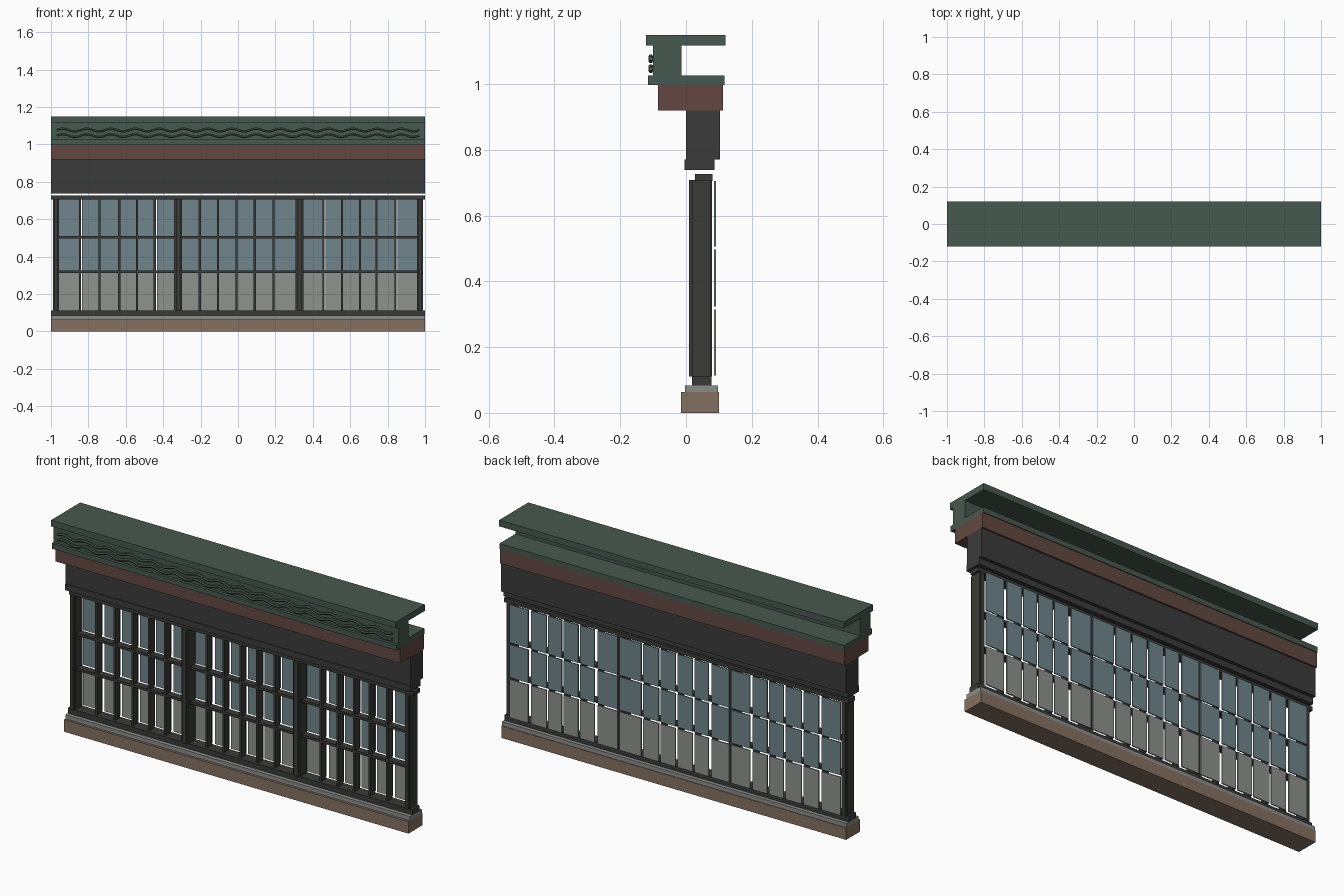
import bpy
import bmesh
import math

cube = bpy.data.objects.get("Cube")
if cube:
    bpy.data.objects.remove(cube, do_unlink=True)


def material(name, r, g, b):
    m = bpy.data.materials.new(name)
    m.use_nodes = True
    m.diffuse_color = (r, g, b, 1)
    m.node_tree.nodes["Principled BSDF"].inputs["Base Color"].default_value = (r, g, b, 1)
    return m


GREEN = material("painted green", 0.062, 0.098, 0.077)
RED = material("red brown", 0.125, 0.064, 0.053)
CHARCOAL = material("charcoal", 0.044, 0.044, 0.044)
FRAME = material("dark frame", 0.042, 0.042, 0.038)
STONE = material("grey stone", 0.26, 0.27, 0.26)
BASE = material("tan stone", 0.235, 0.165, 0.12)
BLUE = material("blue glass", 0.162, 0.238, 0.262)
FROST = material("frosted glass", 0.275, 0.287, 0.27)


def boxes(name, mat, spans):
    """One object made of boxes, each given as x, y and z ranges."""
    bm = bmesh.new()
    for span in spans:
        cube = bmesh.ops.create_cube(bm, size=1)
        for v in cube["verts"]:
            for axis, (low, high) in enumerate(span):
                v.co[axis] = (low + high) / 2 + v.co[axis] * (high - low)
    mesh = bpy.data.meshes.new(name)
    bm.to_mesh(mesh)
    bm.free()
    mesh.materials.append(mat)
    obj = bpy.data.objects.new(name, mesh)
    bpy.context.collection.objects.link(obj)
    return obj


def around(c, width):
    return (c - width / 2, c + width / 2)


# Full-width horizontal courses, bottom to top
FULL = (-1, 1)
for name, mat, y, z in [
    ("base_plinth", BASE, (-0.015, 0.101), (0, 0.063)),
    ("stone_sill", STONE, (-0.003, 0.098), (0.063, 0.084)),
    ("bottom_rail", FRAME, (0.018, 0.078), (0.084, 0.112)),
    ("top_rail", FRAME, (0.027, 0.08), (0.705, 0.727)),
    ("fascia_lip", CHARCOAL, (-0.004, 0.086), (0.738, 0.77)),
    ("fascia", CHARCOAL, (0, 0.104), (0.77, 0.92)),
    ("red_beam", RED, (-0.085, 0.113), (0.92, 0.998)),
    ("lower_cornice", GREEN, (-0.115, 0.117), (0.998, 1.026)),
    ("frieze", GREEN, (-0.1, -0.014), (1.026, 1.117)),
    ("top_cornice", GREEN, (-0.121, 0.12), (1.117, 1.15)),
]:
    boxes(name, mat, [(FULL, y, z)])

# Posts, each a wide core with a narrower facing
posts = [(-0.972, 0.032), (-0.32, 0.042), (0.328, 0.042), (0.972, 0.032)]
boxes("posts", FRAME, [(around(x, w), (0.018, 0.075), (0.11, 0.708)) for x, w in posts])
boxes("post_facings", FRAME,
      [(around(x, w * 0.6), (0.009, 0.079), (0.11, 0.708)) for x, w in posts])

# Window bars
bars = [-0.845, -0.74, -0.635, -0.54, -0.445, -0.205, -0.107, -0.008, 0.089,
        0.19, 0.457, 0.556, 0.652, 0.741, 0.842]
boxes("vertical_bars", FRAME, [(around(x, 0.012), (0.032, 0.07), (0.11, 0.708)) for x in bars])
boxes("horizontal_bars", FRAME,
      [((-0.97, 0.97), (0.032, 0.07), around(z, 0.013)) for z in (0.32, 0.503)])

# Glass panes behind the bars, with a slightly wider slot at some bars
wide = {-0.845, -0.445, -0.205, 0.457, 0.842}
edges = sorted([-0.966, 0.966, -0.32, 0.328] + bars)
columns = []
for a, b in zip(edges, edges[1:]):
    left = a + (0.011 if a in wide else 0.006)
    right = b - (0.006 if b in wide else 0.005)
    columns.append((left, right))
GLASS_Y = (0.085, 0.091)
for name, mat, z in [("lower_panes", FROST, (0.113, 0.314)),
                     ("middle_panes", BLUE, (0.324, 0.497)),
                     ("upper_panes", BLUE, (0.506, 0.706))]:
    boxes(name, mat, [(c, GLASS_Y, z) for c in columns])

# Two wavy mouldings on the frieze
for name, z in (("lower_wave", 1.047), ("upper_wave", 1.077)):
    curve = bpy.data.curves.new(name, "CURVE")
    curve.dimensions = "3D"
    curve.bevel_depth = 0.007
    curve.bevel_resolution = 1
    curve.use_fill_caps = True
    spline = curve.splines.new("POLY")
    count = 181
    spline.points.add(count - 1)
    for i, p in enumerate(spline.points):
        t = i / (count - 1)
        p.co = (-0.97 + 1.94 * t, -0.107, z + 0.007 * math.sin(t * 30 * math.pi), 1)
    curve.materials.append(GREEN)
    obj = bpy.data.objects.new(name, curve)
    bpy.context.collection.objects.link(obj)
    bpy.ops.object.select_all(action="DESELECT")
    obj.select_set(True)
    bpy.context.view_layer.objects.active = obj
    bpy.ops.object.convert(target="MESH")
    bpy.ops.object.shade_smooth_by_angle()
